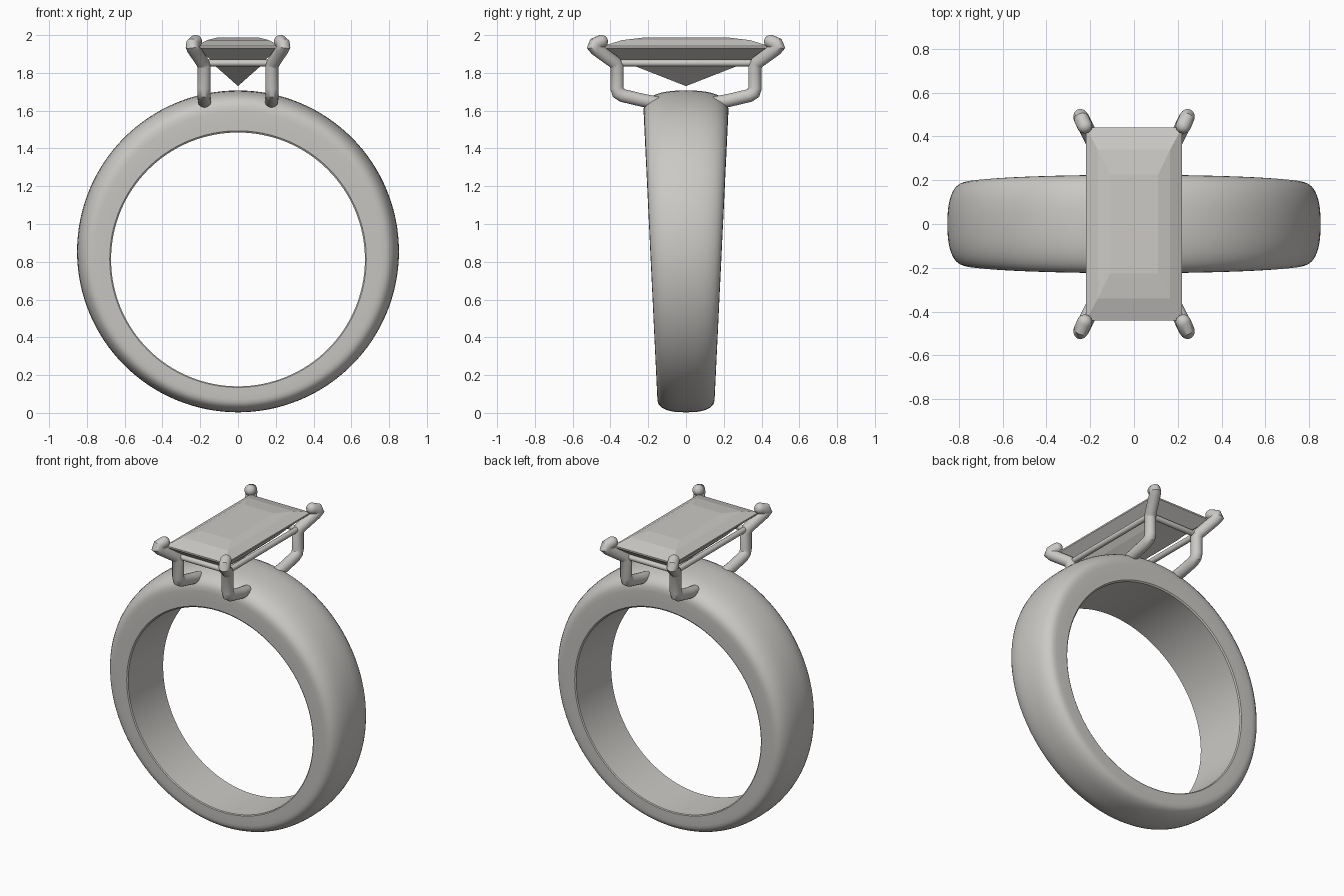
import bpy, bmesh
from math import sin, cos, pi, radians
from mathutils import Vector

if "Cube" in bpy.data.objects:
    bpy.data.objects.remove(bpy.data.objects["Cube"], do_unlink=True)

silver = bpy.data.materials.new("warm grey")
silver.use_nodes = True
silver.diffuse_color = (0.6, 0.585, 0.56, 1)
silver.node_tree.nodes["Principled BSDF"].inputs["Base Color"].default_value = silver.diffuse_color


def finish(name, bm, smooth=True):
    """Turn a bmesh into a named, shaded object."""
    bmesh.ops.recalc_face_normals(bm, faces=bm.faces)
    mesh = bpy.data.meshes.new(name)
    bm.to_mesh(mesh)
    bm.free()
    mesh.materials.append(silver)
    obj = bpy.data.objects.new(name, mesh)
    bpy.context.collection.objects.link(obj)
    if smooth:
        bpy.ops.object.select_all(action="DESELECT")
        bpy.context.view_layer.objects.active = obj
        obj.select_set(True)
        bpy.ops.object.shade_smooth_by_angle(angle=radians(35))
    return obj


def bridge(bm, a, b):
    n = len(a)
    for i in range(n):
        bm.faces.new((a[i], a[(i + 1) % n], b[(i + 1) % n], b[i]))


def tube(name, points, radius, sides=20):
    """Round rod with mitred bends and domed ends."""
    pts = [Vector(p) for p in points]
    dirs = [(b - a).normalized() for a, b in zip(pts, pts[1:])]
    side = dirs[0].orthogonal().normalized()
    stations = []
    dome = [k * pi / 12 for k in range(6)]
    for a in reversed(dome):
        stations.append((pts[0] - dirs[0] * radius * sin(a), dirs[0], dirs[0], cos(a)))
    for i in range(1, len(dirs)):
        stations.append((pts[i], dirs[i - 1], (dirs[i - 1] + dirs[i]).normalized(), 1))
    for a in dome:
        stations.append((pts[-1] + dirs[-1] * radius * sin(a), dirs[-1], dirs[-1], cos(a)))
    bm = bmesh.new()
    rings = []
    for centre, along, plane, scale in stations:
        side = (side - along * side.dot(along)).normalized()
        other = along.cross(side)
        ring = []
        for k in range(sides):
            t = 2 * pi * k / sides
            off = (side * cos(t) + other * sin(t)) * radius * scale
            # slide each point along the rod on to the mitre plane
            off -= along * (off.dot(plane) / along.dot(plane))
            ring.append(bm.verts.new(centre + off))
        rings.append(ring)
    for a, b in zip(rings, rings[1:]):
        bridge(bm, a, b)
    bm.faces.new(rings[0])
    bm.faces.new(rings[-1])
    return finish(name, bm)


# Band: domed outside, thicker and wider towards the top
half = [(0.97, 0), (1, 0.04), (1, 0.25)]
for k in range(9):
    t = pi / 2 * k / 9
    half.append((cos(t) ** 0.8, 0.5 + 0.5 * sin(t) ** 0.8))
section = half + [(0, 1)] + [(-w, f) for w, f in reversed(half)]
bm = bmesh.new()
rings = []
for i in range(128):
    a = 2 * pi * i / 128
    inner = Vector((0.672 * cos(a), 0, 0.8125 + 0.672 * sin(a)))
    outer = Vector((0.852 * cos(a), 0, 0.855 + 0.852 * sin(a)))
    ring = []
    for w, f in section:
        p = inner.lerp(outer, f)
        p.y = w * (0.148 + 0.048 * p.z)
        ring.append(bm.verts.new(p))
    rings.append(ring)
for a, b in zip(rings, rings[1:] + rings[:1]):
    bridge(bm, a, b)
finish("band", bm)

# Stone: step-cut rectangle, tiers of half width, half length, height
tiers = [(0.11, 0.225, 1.987), (0.165, 0.34, 1.973), (0.22, 0.44, 1.942),
         (0.22, 0.44, 1.932), (0.145, 0.36, 1.87), (0.115, 0.26, 1.832)]
bm = bmesh.new()
rings = [[bm.verts.new((sx * x, sy * y, z)) for sx, sy in ((1, 1), (-1, 1), (-1, -1), (1, -1))]
         for x, y, z in tiers]
for a, b in zip(rings, rings[1:]):
    bridge(bm, a, b)
bm.faces.new(rings[0])
culet = bm.verts.new((0, 0, 1.73))
for i in range(4):
    bm.faces.new((rings[-1][i], rings[-1][(i + 1) % 4], culet))
finish("stone", bm, smooth=False)

# Four bent prongs rising from the band and hooking over the corners
path = [(0.175, 0.16, 1.642), (0.178, 0.23, 1.655), (0.18, 0.335, 1.68), (0.18, 0.358, 1.695),
        (0.18, 0.366, 1.72), (0.18, 0.366, 1.835), (0.188, 0.378, 1.856),
        (0.235, 0.474, 1.925), (0.241, 0.485, 1.938), (0.239, 0.479, 1.953), (0.225, 0.448, 1.966)]
for sx, across in ((1, "left"), (-1, "right")):
    for sy, depth in ((-1, "front"), (1, "back")):
        tube(f"prong_{depth}_{across}", [(sx * x, sy * y, z) for x, y, z in path], 0.035)

# Thin rails joining the prongs below the stone
rx, ry, rz = 0.18, 0.362, 1.852
for s, side_name, end_name in ((1, "left", "back"), (-1, "right", "front")):
    tube(f"rail_{side_name}", [(s * rx, -ry, rz), (s * rx, ry, rz)], 0.018, 14)
    tube(f"rail_{end_name}", [(-rx, s * ry, rz), (rx, s * ry, rz)], 0.018, 14)
